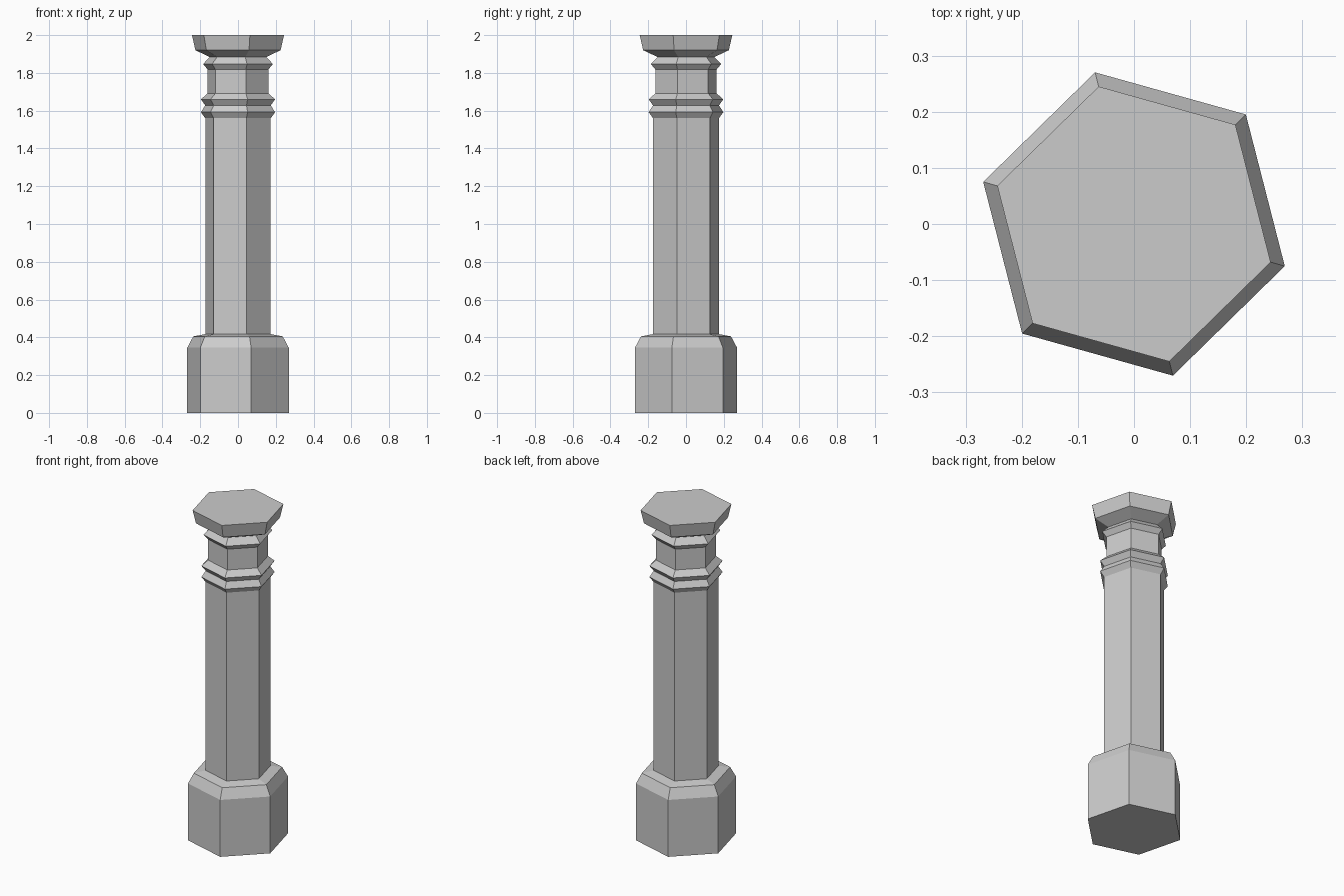
import bpy
import bmesh
from math import cos, sin, tau, radians

SIDES = 6
TURN = radians(44.4)

if "Cube" in bpy.data.objects:
    bpy.data.objects.remove(bpy.data.objects["Cube"], do_unlink=True)

# Single stone colour
stone = bpy.data.materials.new("grey_stone")
stone.use_nodes = True
colour = (0.6, 0.6, 0.6, 1)
stone.diffuse_color = colour
stone.node_tree.nodes["Principled BSDF"].inputs["Base Color"].default_value = colour


def hex_part(name, profile, close_bottom=False, close_top=False):
    """Sweep a (radius, height) profile around z with six flat sides."""
    bm = bmesh.new()
    rings = []
    for r, z in profile:
        angles = [TURN + tau * i / SIDES for i in range(SIDES)]
        rings.append([bm.verts.new((r * cos(a), r * sin(a), z)) for a in angles])
    for low, high in zip(rings, rings[1:]):
        for i in range(SIDES):
            j = (i + 1) % SIDES
            bm.faces.new((low[i], low[j], high[j], high[i]))
    if close_bottom:
        bm.faces.new(rings[0][::-1])
    if close_top:
        bm.faces.new(rings[-1])
    mesh = bpy.data.meshes.new(name)
    bm.to_mesh(mesh)
    bm.free()
    mesh.materials.append(stone)
    obj = bpy.data.objects.new(name, mesh)
    bpy.context.collection.objects.link(obj)
    return obj


# Plinth with bevelled shoulder
hex_part("base", [(0.279, 0), (0.279, 0.345), (0.246, 0.405), (0.18, 0.417)],
         close_bottom=True)

# Main column and the narrower neck above it
hex_part("shaft", [(0.18, 0.417), (0.18, 1.56)])
hex_part("neck", [(0.167, 1.692), (0.167, 1.818)])

# Pointed collars: bottom radius, ridge radius, top radius, then heights
collars = {
    "lower_collar": [(0.18, 1.56), (0.204, 1.592), (0.18, 1.628)],
    "middle_collar": [(0.18, 1.628), (0.204, 1.66), (0.167, 1.692)],
    "upper_collar": [(0.167, 1.818), (0.192, 1.847), (0.155, 1.884)],
}
for name, profile in collars.items():
    hex_part(name, profile)

# Flared capital with flat top
hex_part("capital", [(0.155, 1.884), (0.234, 1.92), (0.253, 2.0)], close_top=True)
